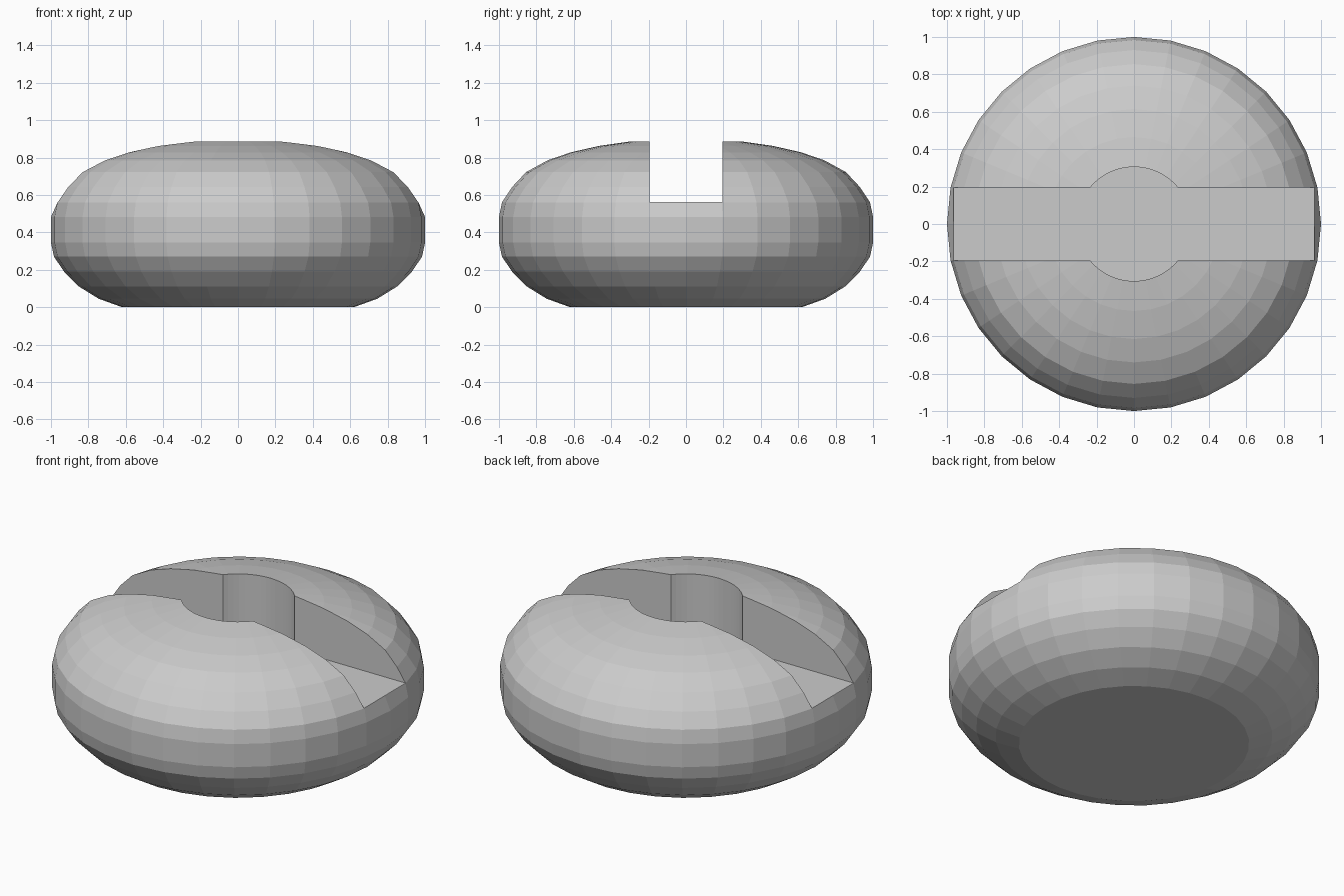
import bpy, bmesh
from math import cos, sin, pi

if "Cube" in bpy.data.objects:
    bpy.data.objects.remove(bpy.data.objects["Cube"])

SEG = 32
FLOOR = 0.562
# body profile (radius, height), bottom to top; mirrored about the waist
PROFILE = [(0.62, 0), (0.745, 0.045), (0.85, 0.11), (0.93, 0.19), (0.984, 0.27),
           (1.0, 0.345), (1.0, 0.482), (0.984, 0.56), (0.93, 0.642), (0.855, 0.722),
           (0.74, 0.785), (0.615, 0.828), (0.465, 0.862), (0.29, 0.887)]


def mesh_object(name, bm):
    bmesh.ops.recalc_face_normals(bm, faces=bm.faces)
    mesh = bpy.data.meshes.new(name)
    bm.to_mesh(mesh)
    bm.free()
    obj = bpy.data.objects.new(name, mesh)
    bpy.context.collection.objects.link(obj)
    return obj


def lathe(name, profile, seg, flatten_ring=None):
    bm = bmesh.new()
    rings = []
    for k, (r, z) in enumerate(profile):
        ring = []
        for i in range(seg):
            a = 2 * pi * i / seg
            # slot ends are straight chords between neighbouring vertices
            rr = r * cos(2 * pi / seg) if k == flatten_ring and i in (0, seg // 2) else r
            ring.append(bm.verts.new((rr * cos(a), rr * sin(a), z)))
        rings.append(ring)
    for lo, hi in zip(rings, rings[1:]):
        for i in range(seg):
            j = (i + 1) % seg
            bm.faces.new((lo[i], lo[j], hi[j], hi[i]))
    bm.faces.new(rings[0][::-1])
    bm.faces.new(rings[-1])
    return mesh_object(name, bm)


def cut(target, cutter):
    mod = target.modifiers.new(cutter.name, 'BOOLEAN')
    mod.operation = 'DIFFERENCE'
    mod.solver = 'EXACT'
    mod.object = cutter
    cutter.hide_render = True
    bpy.context.view_layer.objects.active = target
    bpy.ops.object.modifier_apply(modifier=mod.name)
    bpy.data.objects.remove(cutter)


# squashed round body
body = lathe("body", PROFILE, SEG, flatten_ring=7)

# straight slot across the top
bm = bmesh.new()
bmesh.ops.create_cube(bm, size=1)
bmesh.ops.scale(bm, vec=(3, 0.39, 1), verts=bm.verts)
bmesh.ops.translate(bm, vec=(0, 0, FLOOR + 0.5), verts=bm.verts)
cut(body, mesh_object("slot_cutter", bm))

# round pocket in the middle
cut(body, lathe("pocket_cutter", [(0.305, FLOOR), (0.305, 1.5)], 64))
